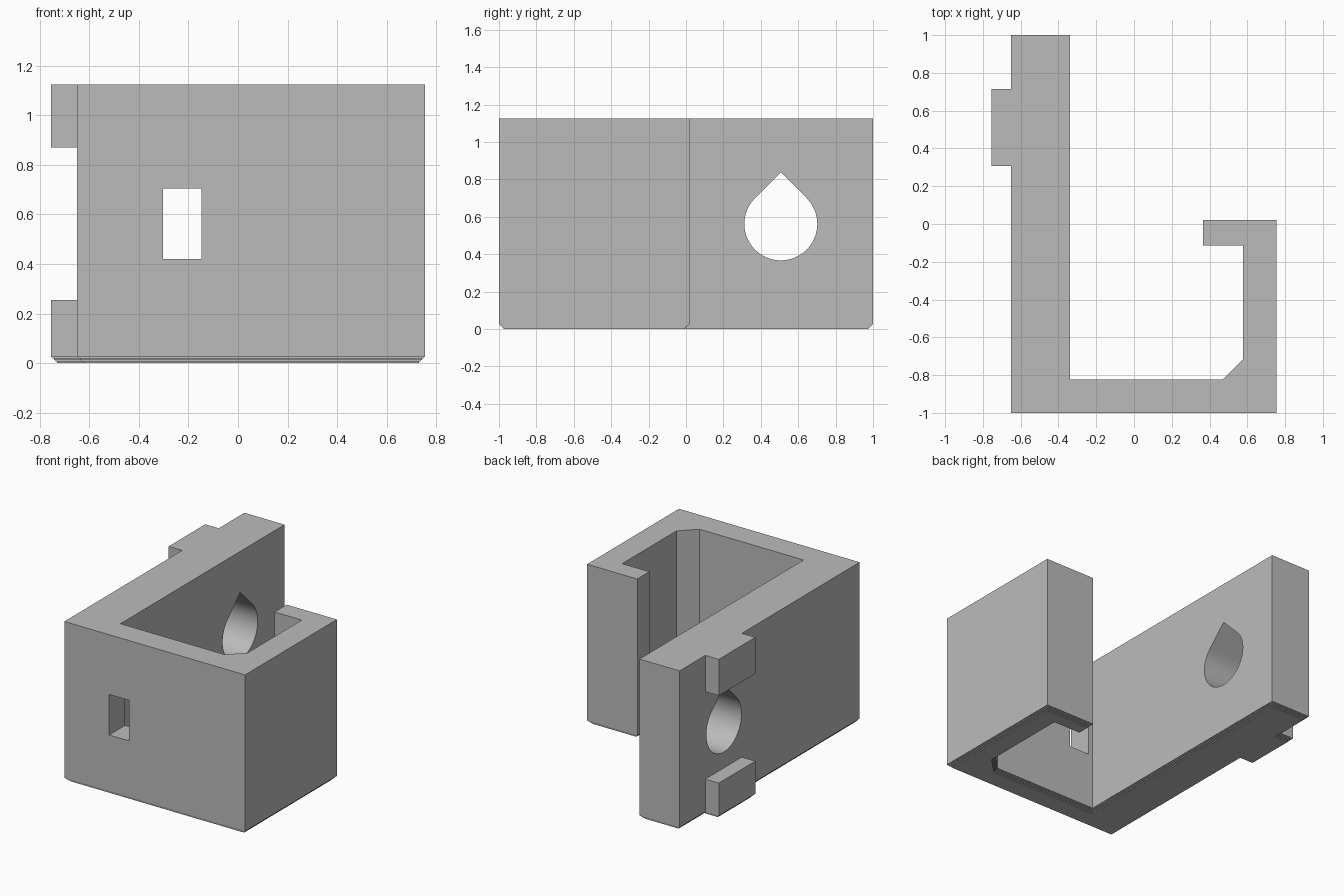
import bpy, bmesh, math
from mathutils import Vector

if "Cube" in bpy.data.objects:
    bpy.data.objects.remove(bpy.data.objects["Cube"], do_unlink=True)

HEIGHT, FOOT, STEPS = 1.125, 0.025, 4
WALL_X = -0.65

grey = bpy.data.materials.new("plain grey")
grey.use_nodes = True
colour = (0.5, 0.5, 0.5, 1)
grey.diffuse_color = colour
grey.node_tree.nodes["Principled BSDF"].inputs["Base Color"].default_value = colour


def inset(points, d):
    """Move every edge of a counter-clockwise outline inwards by d."""
    result = []
    for i, p in enumerate(points):
        a = (p - points[i - 1]).normalized()
        b = (points[(i + 1) % len(points)] - p).normalized()
        na, nb = Vector((-a.y, a.x)), Vector((-b.y, b.x))
        result.append(p + (na + nb) * d / (1 + na.dot(nb)))
    return result


def loft(name, rings):
    """Closed solid skinned through rings of 3D points."""
    bm = bmesh.new()
    loops = [[bm.verts.new(p) for p in ring] for ring in rings]
    for low, high in zip(loops, loops[1:]):
        for i in range(len(low)):
            j = (i + 1) % len(low)
            bm.faces.new((low[i], low[j], high[j], high[i]))
    bm.faces.new(loops[0][::-1])
    bm.faces.new(loops[-1])
    bmesh.ops.recalc_face_normals(bm, faces=bm.faces)
    mesh = bpy.data.meshes.new(name)
    bm.to_mesh(mesh)
    bm.free()
    obj = bpy.data.objects.new(name, mesh)
    bpy.context.collection.objects.link(obj)
    mesh.materials.append(grey)
    return obj


def box(name, x, y, z):
    return loft(name, [[(x[0], y[0], h), (x[1], y[0], h), (x[1], y[1], h), (x[0], y[1], h)] for h in z])


# Hooked plan outline, with the side tab included
outline = [Vector(p) for p in (
    (-0.65, -1), (0.755, -1), (0.755, 0.02), (0.365, 0.02), (0.365, -0.115),
    (0.577, -0.115), (0.577, -0.717), (0.471, -0.823), (-0.338, -0.823),
    (-0.338, 1), (-0.65, 1), (-0.65, 0.714), (-0.755, 0.714), (-0.755, 0.308),
    (-0.65, 0.308))]

# Small stepped relief round the foot, then straight walls
rings = []
for k in range(STEPS + 1):
    ring = inset(outline, FOOT * (1 - k / STEPS))
    low = FOOT * k / STEPS
    high = HEIGHT if k == STEPS else FOOT * (k + 1) / STEPS
    rings += [[(p.x, p.y, z) for p in ring] for z in (low, high)]
bracket = loft("hooked_bracket", rings)

# Gap that splits the tab into an upper and a lower one
tab_gap = box("tab_gap_cutter", (-0.9, WALL_X), (0.2, 0.8), (0.255, 0.87))

# Rectangular window through the front wall
window = box("window_cutter", (-0.302, -0.147), (-1.1, -0.7), (0.42, 0.705))

# Teardrop hole through the long wall
radius, cy, cz = 0.195, 0.507, 0.562
angles = [math.radians(135 + 270 * i / 48) for i in range(49)]
drop = [(cy + radius * math.cos(a), cz + radius * math.sin(a)) for a in angles]
drop.append((cy, cz + radius * math.sqrt(2)))
hole = loft("teardrop_cutter", [[(x, y, z) for y, z in drop] for x in (-0.9, -0.2)])

bpy.context.view_layer.objects.active = bracket
for cutter in (tab_gap, window, hole):
    cutter.hide_render = True
    mod = bracket.modifiers.new(cutter.name, 'BOOLEAN')
    mod.operation, mod.solver, mod.object = 'DIFFERENCE', 'EXACT', cutter
    bpy.ops.object.modifier_apply(modifier=mod.name)
    bpy.data.objects.remove(cutter, do_unlink=True)

bpy.ops.object.select_all(action='DESELECT')
bracket.select_set(True)
bpy.ops.object.shade_smooth_by_angle(angle=math.radians(30))
